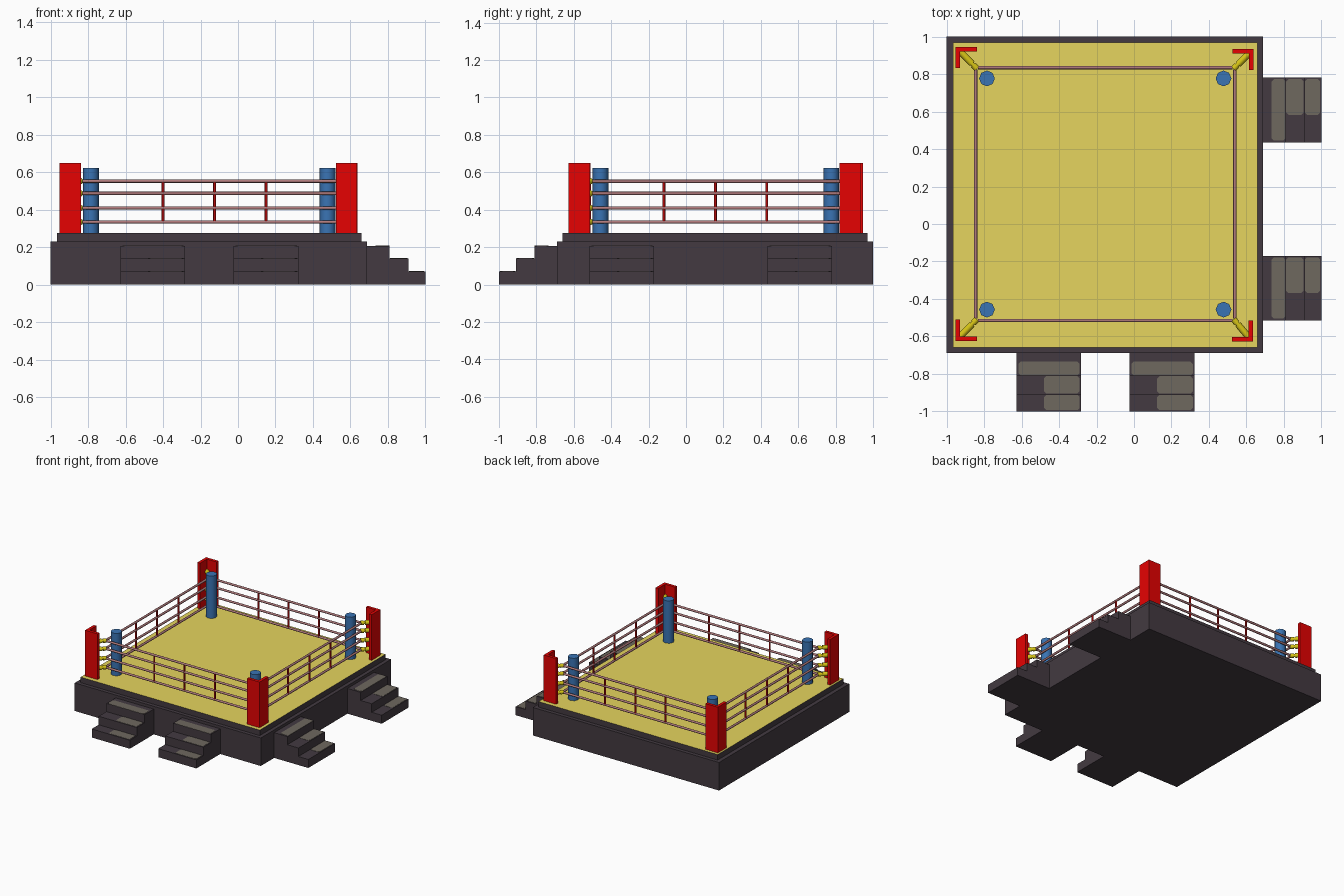
import bpy, bmesh, math
from mathutils import Vector, Matrix

if "Cube" in bpy.data.objects:
    bpy.data.objects.remove(bpy.data.objects["Cube"])


def srgb(h):
    out = []
    for i in (0, 2, 4):
        c = int(h[i:i + 2], 16) / 255
        out.append(c / 12.92 if c <= 0.04045 else ((c + 0.055) / 1.055) ** 2.4)
    return (*out, 1)


def mat(name, h):
    m = bpy.data.materials.new(name)
    m.diffuse_color = srgb(h)
    m.use_nodes = True
    m.node_tree.nodes["Principled BSDF"].inputs["Base Color"].default_value = m.diffuse_color
    return m


DARK = mat("dark_grey", "433a41")
WORN = mat("worn_tread", "6e685f")
YELLOW = mat("canvas_yellow", "e6d55e")
RED = mat("post_red", "e60202")
BLUE = mat("pad_blue", "3a74b4")
ROPE = mat("rope_pink_brown", "b07a7c")
TIE = mat("tie_red", "b40a0a")
GOLD = mat("turnbuckle_gold", "d6c416")


def finish(name, bm, *mats, smooth=False):
    bmesh.ops.recalc_face_normals(bm, faces=bm.faces)
    me = bpy.data.meshes.new(name)
    bm.to_mesh(me)
    bm.free()
    for m in mats:
        me.materials.append(m)
    if smooth:
        for p in me.polygons:
            p.use_smooth = True
        me.set_sharp_from_angle(angle=math.radians(65))
    ob = bpy.data.objects.new(name, me)
    bpy.context.collection.objects.link(ob)
    return ob


def prism(bm, pts, vec):
    """Extrude a closed polygon of 3D points along vec."""
    f = bm.faces.new([bm.verts.new(p) for p in pts])
    r = bmesh.ops.extrude_face_region(bm, geom=[f], use_keep_orig=True)
    vs = [g for g in r["geom"] if isinstance(g, bmesh.types.BMVert)]
    bmesh.ops.translate(bm, verts=vs, vec=vec)


def box(bm, x0, x1, y0, y1, z0, z1):
    prism(bm, [(x0, y0, z0), (x1, y0, z0), (x1, y1, z0), (x0, y1, z0)], (0, 0, z1 - z0))


def rod(bm, a, b, r, n=8):
    a, b = Vector(a), Vector(b)
    d = b - a
    m = Matrix.Translation((a + b) / 2) @ d.to_track_quat('Z', 'Y').to_matrix().to_4x4()
    bmesh.ops.create_cone(bm, cap_ends=True, segments=n, radius1=r, radius2=r,
                          depth=d.length, matrix=m)


# Platform base
bm = bmesh.new()
box(bm, -1, 0.69, -0.69, 1, 0, 0.23)
finish("platform_base", bm, DARK)

# Ring floor: dark edge, yellow canvas on the top face
bm = bmesh.new()
box(bm, -0.967, 0.66, -0.66, 0.97, 0.23, 0.275)
ob = finish("ring_floor", bm, DARK, YELLOW)
for p in ob.data.polygons:
    p.material_index = 1 if p.normal.z > 0.5 else 0

# Stairs with worn tread plates; built facing front, turned for the right side
STEP = [(0, 0), (0.31, 0), (0.31, 0.07), (0.22, 0.07), (0.22, 0.14),
        (0.12, 0.14), (0.12, 0.207), (0, 0.207)]
PATCH = [(-0.162, 0.165, 0.045, 0.119, 0.207),
         (-0.025, 0.165, 0.122, 0.215, 0.14),
         (-0.025, 0.165, 0.222, 0.304, 0.07)]
stairs = [("front_stairs_left", (-0.455, -0.69), 0), ("front_stairs_right", (0.149, -0.69), 0),
          ("right_stairs_front", (0.69, -0.343), 90), ("right_stairs_back", (0.69, 0.608), 90)]
for name, (px, py), ang in stairs:
    m = Matrix.Translation((px, py, 0)) @ Matrix.Rotation(math.radians(ang), 4, 'Z')
    bm = bmesh.new()
    prism(bm, [(-0.173, -d, z) for d, z in STEP], (0.346, 0, 0))
    bm.transform(m)
    finish(name, bm, DARK)
    bm = bmesh.new()
    c = 0.012
    for x0, x1, d0, d1, z in PATCH:
        pts = [(x0 + c, d0), (x1 - c, d0), (x1, d0 + c), (x1, d1 - c),
               (x1 - c, d1), (x0 + c, d1), (x0, d1 - c), (x0, d0 + c)]
        prism(bm, [(x, -d, z - 0.001) for x, d in pts], (0, 0, 0.003))
    bm.transform(m)
    finish(name + "_treads", bm, WORN)

# Corners: angle post, padded column, four turnbuckles
X0, X1, Y0, Y1 = -0.845, 0.538, -0.515, 0.835
HEIGHTS = (0.334, 0.409, 0.487, 0.552)
corners = [("front_left", -0.952, -0.624, 1, 1), ("front_right", 0.635, -0.627, -1, 1),
           ("back_right", 0.638, 0.935, -1, -1), ("back_left", -0.952, 0.946, 1, -1)]
L, T = 0.113, 0.024
for name, cx, cy, sx, sy in corners:
    bm = bmesh.new()
    shape = [(0, 0), (L, 0), (L, T), (T, T), (T, L), (0, L)]
    prism(bm, [(cx + sx * u, cy + sy * v, 0.27) for u, v in shape], (0, 0, 0.38))
    finish(name + "_post", bm, RED)

    rx, ry = (X0 if sx > 0 else X1), (Y0 if sy > 0 else Y1)
    bm = bmesh.new()
    bx, by = rx + sx * 0.06, ry + sy * 0.058
    rod(bm, (bx, by, 0.27), (bx, by, 0.623), 0.042)
    finish(name + "_pad", bm, BLUE, smooth=True)

    bm = bmesh.new()
    for z in HEIGHTS:
        a = Vector((cx + sx * 0.02, cy + sy * 0.02, z))
        b = Vector((rx + sx * 0.006, ry + sy * 0.006, z))
        rod(bm, a, b, 0.012)
        rod(bm, a, a.lerp(b, 0.72), 0.018)
        rod(bm, a.lerp(b, 0.8), b, 0.017)
    finish(name + "_turnbuckles", bm, GOLD, smooth=True)

# Ropes on all four sides, stopping at the turnbuckles
bm = bmesh.new()
ring = [Vector(p) for p in ((X0, Y0), (X1, Y0), (X1, Y1), (X0, Y1))]
for z in HEIGHTS:
    for i in range(4):
        a, b = ring[i], ring[(i + 1) % 4]
        rod(bm, (*a.lerp(b, 0.008), z), (*a.lerp(b, 0.992), z), 0.009)
finish("ropes", bm, ROPE, smooth=True)

# Vertical ties between the ropes
bm = bmesh.new()
for i in range(3):
    for y in (Y0, Y1):
        x = -0.4 + 0.275 * i
        rod(bm, (x, y, 0.328), (x, y, 0.556), 0.0075)
    for x in (X0, X1):
        y = -0.118 + 0.275 * i
        rod(bm, (x, y, 0.328), (x, y, 0.556), 0.0075)
finish("rope_ties", bm, TIE, smooth=True)
